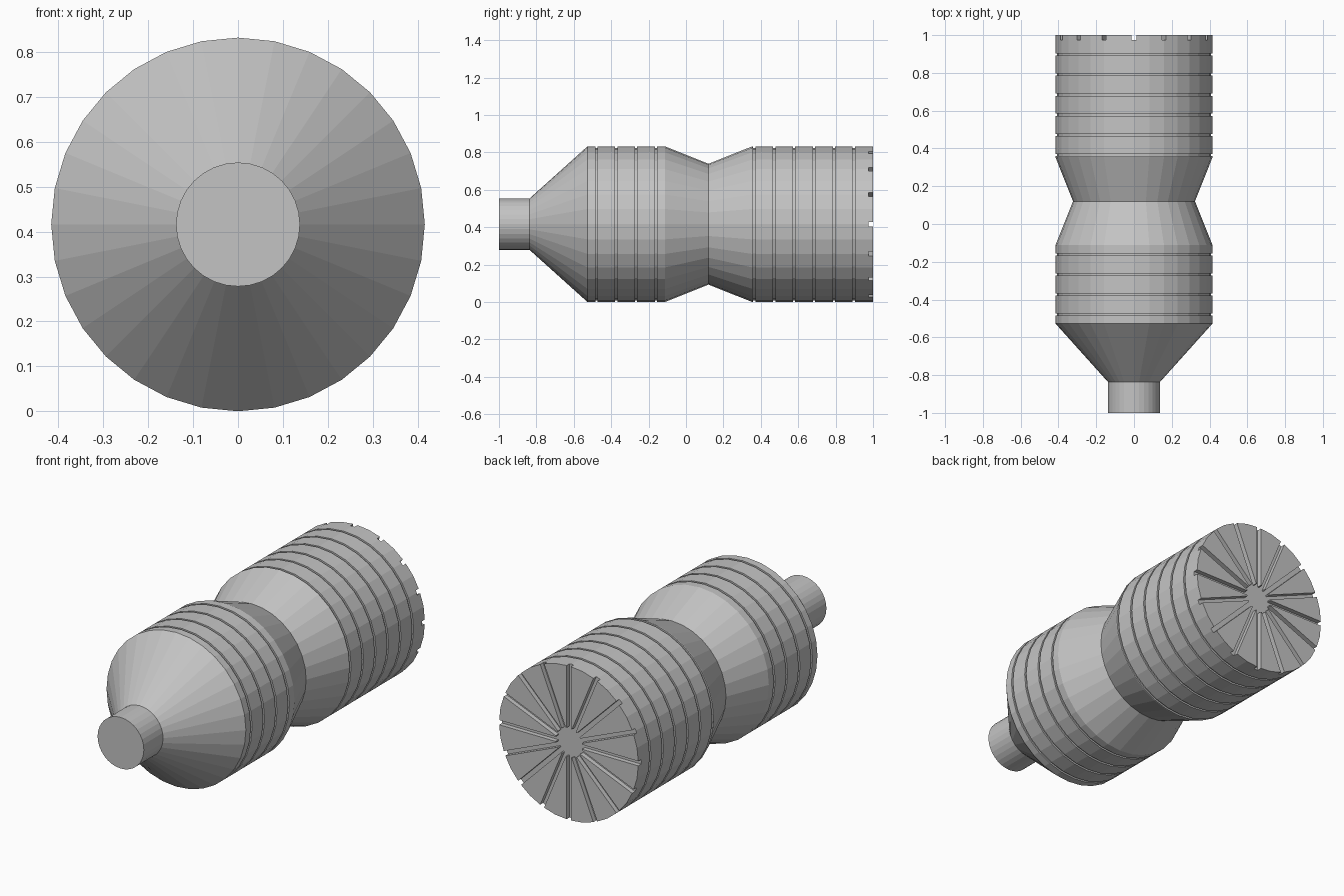
import bpy, bmesh, math
from mathutils import Vector

if "Cube" in bpy.data.objects:
    bpy.data.objects.remove(bpy.data.objects["Cube"])

SIDES, R, ZC = 32, 0.416, 0.416
SLOT_W, SLOT_D, HUB_R = 0.025, 0.025, 0.08
GROOVE_W, GROOVE_D = 0.012, 0.009

grey = bpy.data.materials.new("plain grey")
grey.diffuse_color = (0.55, 0.55, 0.55, 1)
grey.use_nodes = True
grey.node_tree.nodes["Principled BSDF"].inputs["Base Color"].default_value = grey.diffuse_color


def finish(bm, name):
    bmesh.ops.recalc_face_normals(bm, faces=bm.faces)
    mesh = bpy.data.meshes.new(name)
    bm.to_mesh(mesh)
    bm.free()
    mesh.materials.append(grey)
    ob = bpy.data.objects.new(name, mesh)
    bpy.context.collection.objects.link(ob)
    return ob


def lathe(name, profile):
    """Revolve (y, radius) points about the long axis and cap both ends."""
    bm = bmesh.new()
    rings = []
    for y, r in profile:
        rings.append([bm.verts.new((r * math.sin(a), y, ZC + r * math.cos(a)))
                      for a in (2 * math.pi * i / SIDES for i in range(SIDES))])
    for a, b in zip(rings, rings[1:]):
        for i in range(SIDES):
            j = (i + 1) % SIDES
            bm.faces.new((a[i], a[j], b[j], b[i]))
    bm.faces.new(rings[0])
    bm.faces.new(rings[-1])
    return finish(bm, name)


def grooves(centres):
    pts = []
    for y in centres:
        a, b = y - GROOVE_W / 2, y + GROOVE_W / 2
        pts += [(a, R), (a, R - GROOVE_D), (b, R - GROOVE_D), (b, R)]
    return pts


# Neck, shoulder, grooved barrels and pinched waist
floor_y = 1 - SLOT_D
profile = [(-1, 0.138), (-0.836, 0.138), (-0.527, R)]
profile += grooves([-0.479 + 0.106 * i for i in range(4)])
profile += [(-0.112, R), (0.12, 0.323), (0.354, R)]
profile += grooves([0.365 + 0.1065 * i for i in range(6)])
profile += [(floor_y, R)]
lathe("grooved_body", profile)

# Raised wedges on the base, leaving sixteen radial slots and a sunken hub
bm = bmesh.new()
step = 2 * math.pi / SIDES
h = SLOT_W / 2
rim_u = R - h * math.tan(step / 2)
hub_u = math.sqrt(HUB_R ** 2 - h ** 2)
for k in range(SIDES // 2):
    a0, a1 = 2 * k * step, 2 * (k + 1) * step

    def at(angle, u, v):
        return (u * math.sin(angle) + v * math.cos(angle),
                u * math.cos(angle) - v * math.sin(angle))

    outline = [at(a0, hub_u, h), at(a0, rim_u, h), at(a0 + step, R, 0),
               at(a1, rim_u, -h), at(a1, hub_u, -h)]
    low = [bm.verts.new((x, floor_y, ZC + z)) for x, z in outline]
    high = [bm.verts.new((x, 1, ZC + z)) for x, z in outline]
    bm.faces.new(low)
    bm.faces.new(high)
    for i in range(5):
        j = (i + 1) % 5
        bm.faces.new((low[i], low[j], high[j], high[i]))
finish(bm, "base_wedges")
